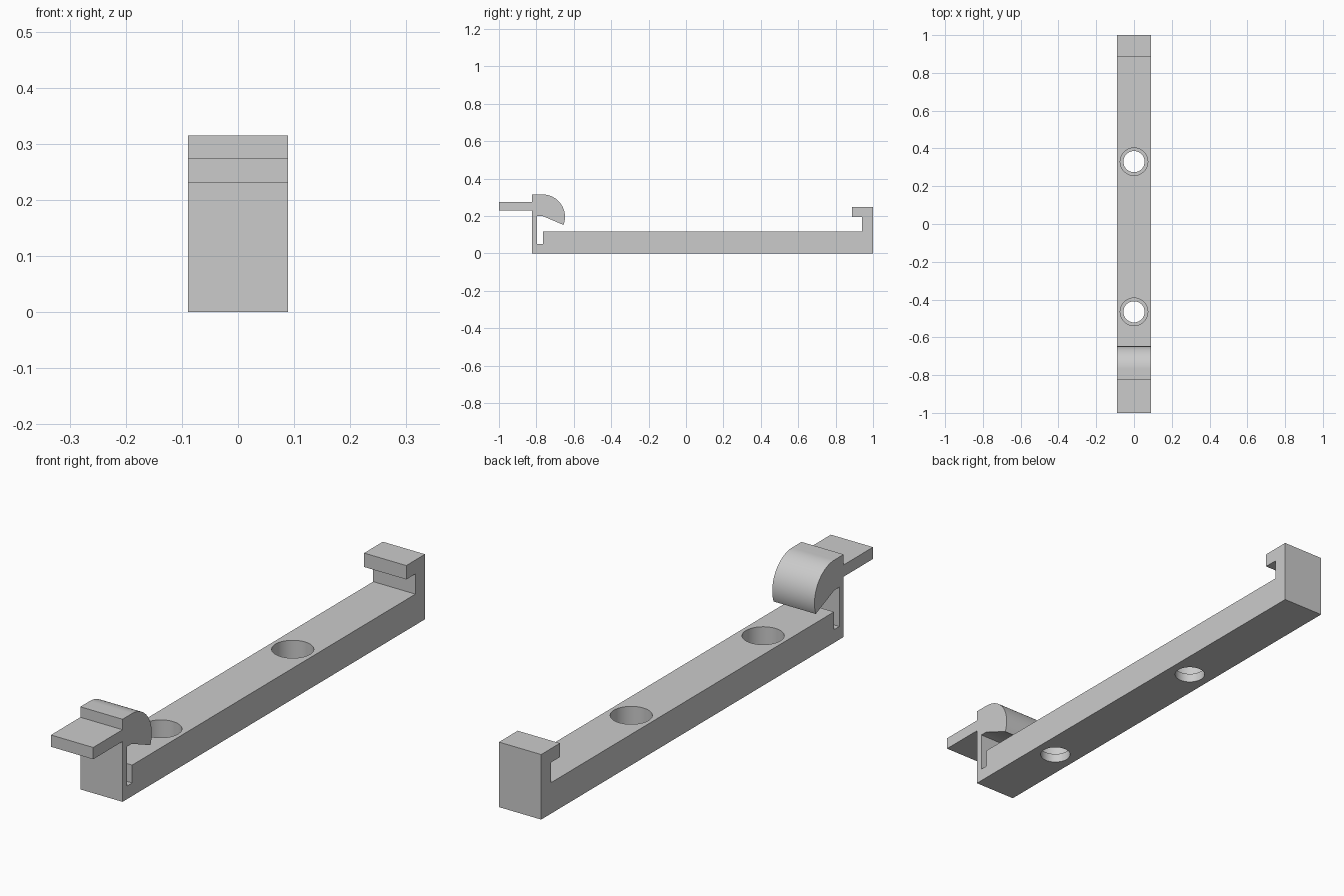
import bpy
import bmesh
from math import cos, sin, radians

if "Cube" in bpy.data.objects:
    bpy.data.objects.remove(bpy.data.objects["Cube"], do_unlink=True)

HALF_WIDTH = 0.089
BASE_TOP = 0.118

grey = bpy.data.materials.new("light_grey")
grey.use_nodes = True
grey.diffuse_color = (0.6, 0.6, 0.6, 1)
grey.node_tree.nodes["Principled BSDF"].inputs["Base Color"].default_value = (0.6, 0.6, 0.6, 1)


def extrude_profile(name, points):
    """Sweep a closed side profile (y, z) across the full width."""
    bm = bmesh.new()
    face = bm.faces.new([bm.verts.new((-HALF_WIDTH, y, z)) for y, z in points])
    swept = bmesh.ops.extrude_face_region(bm, geom=[face])["geom"]
    verts = [v for v in swept if isinstance(v, bmesh.types.BMVert)]
    bmesh.ops.translate(bm, verts=verts, vec=(2 * HALF_WIDTH, 0, 0))
    bmesh.ops.recalc_face_normals(bm, faces=bm.faces)
    mesh = bpy.data.meshes.new(name)
    bm.to_mesh(mesh)
    bm.free()
    obj = bpy.data.objects.new(name, mesh)
    bpy.context.collection.objects.link(obj)
    mesh.materials.append(grey)
    return obj


def cut_cylinder(target, y, radius, bottom, top):
    """Drill a vertical round hole and discard the cutter."""
    bpy.ops.mesh.primitive_cylinder_add(vertices=64, radius=radius, depth=top - bottom,
                                        location=(0, y, (top + bottom) / 2))
    cutter = bpy.context.object
    cutter.name = "hole_cutter"
    cutter.hide_render = True
    cutter.data.materials.append(grey)
    mod = target.modifiers.new("hole", "BOOLEAN")
    mod.operation = "DIFFERENCE"
    mod.solver = "EXACT"
    mod.object = cutter
    bpy.ops.object.select_all(action="DESELECT")
    target.select_set(True)
    bpy.context.view_layer.objects.active = target
    bpy.ops.object.modifier_apply(modifier=mod.name)
    bpy.data.objects.remove(cutter, do_unlink=True)


# Rounded nose of the snap latch, from its lower tip up to the flat top
nose = [(-0.767 + 0.12 * cos(radians(a)), 0.195 + 0.12 * sin(radians(a)))
        for a in range(-21, 91, 3)]

# Base bar, fixed hook at the back, sprung latch with finger tab at the front
back_hook = [(1, 0), (1, 0.248), (0.887, 0.248), (0.887, 0.195), (0.942, 0.195), (0.942, BASE_TOP)]
spring_slot = [(-0.765, BASE_TOP), (-0.765, 0.05), (-0.797, 0.05), (-0.797, 0.2), (-0.767, 0.2)]
finger_tab = [(-0.823, 0.315), (-0.823, 0.275), (-1, 0.275), (-1, 0.23), (-0.823, 0.23)]
bracket = extrude_profile("clip_bracket",
                          [(-0.823, 0)] + back_hook + spring_slot + nose + finger_tab)

# Counterbored screw holes
for hole_y in (0.33, -0.465):
    cut_cylinder(bracket, hole_y, 0.056, -0.05, 0.1)
    cut_cylinder(bracket, hole_y, 0.073, 0.035, 0.14)

bpy.ops.object.shade_smooth_by_angle(angle=radians(30))
